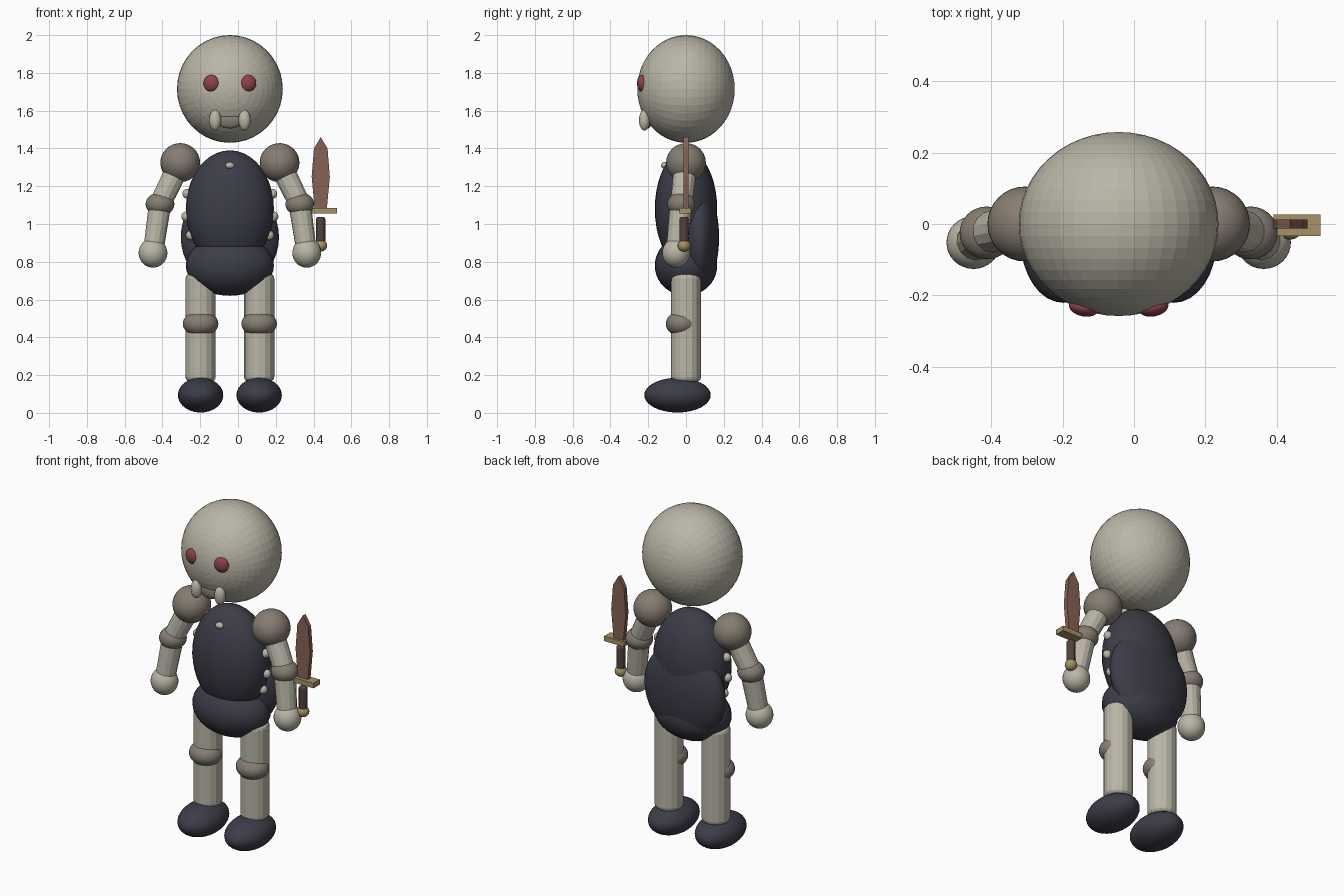
import bpy, bmesh
from math import pi, sqrt
from mathutils import Vector

if "Cube" in bpy.data.objects:
    bpy.data.objects.remove(bpy.data.objects["Cube"])

CX = -0.043  # body axis; the blade on one side shifts the overall centre


def material(name, rgb):
    m = bpy.data.materials.new(name)
    m.diffuse_color = (*rgb, 1)
    m.use_nodes = True
    m.node_tree.nodes["Principled BSDF"].inputs["Base Color"].default_value = m.diffuse_color
    return m


BONE = material("bone", (0.49, 0.465, 0.385))
JOINT = material("joint", (0.24, 0.205, 0.17))
CLOTH = material("cloth", (0.045, 0.046, 0.065))
RED = material("red", (0.27, 0.055, 0.07))
RUST = material("rust", (0.24, 0.125, 0.09))
GRIP = material("grip_brown", (0.09, 0.055, 0.05))
BRASS = material("brass", (0.38, 0.29, 0.13))


def finish(obj, name, mat, smooth=True):
    obj.name = name
    obj.data.materials.append(mat)
    if smooth:
        bpy.ops.object.shade_smooth_by_angle()
    return obj


def ball(name, loc, size, mat, rot=(0, 0, 0), smooth=True, seg=32, rings=20):
    """Ellipsoid; size is its radii in local axes."""
    bpy.ops.mesh.primitive_uv_sphere_add(segments=seg, ring_count=rings, location=loc, rotation=rot)
    obj = bpy.context.object
    obj.scale = size
    return finish(obj, name, mat, smooth)


def tube(name, a, b, r1, r2, mat, sides=14, bevel=0.0):
    """Tapered cylinder running from a to b."""
    a, b = Vector(a), Vector(b)
    d = b - a
    bpy.ops.mesh.primitive_cone_add(vertices=sides, radius1=r1, radius2=r2, depth=d.length,
                                    location=(a + b) / 2,
                                    rotation=d.to_track_quat('Z', 'Y').to_euler())
    obj = finish(bpy.context.object, name, mat, False)
    if bevel:
        mod = obj.modifiers.new("soft_ends", 'BEVEL')
        mod.width, mod.segments, mod.limit_method = bevel, 3, 'ANGLE'
        mod.angle_limit = pi / 3
    return obj


# Head, its poles pointing front and back
ball("head", (CX, 0, 1.715), (0.28, 0.285, 0.258), BONE, rot=(pi / 2, 0, 0), smooth=False, seg=40, rings=24)
ball("mouth", (CX, -0.203, 1.548), (0.068, 0.022, 0.042), JOINT)

# Trunk
TORSO_R, TORSO_Z = (0.233, 0.165, 0.31), 1.08
ball("torso", (CX, 0, TORSO_Z), TORSO_R, CLOTH)
ball("pelvis", (CX, 0, 0.78), (0.233, 0.165, 0.16), CLOTH)
ball("back_drape", (CX, 0.07, 0.93), (0.26, 0.105, 0.275), CLOTH)
ball("chest_stud", (CX, -0.112, 1.31), (0.024, 0.02, 0.018), BONE)

for s, side in ((-1, "right"), (1, "left")):
    def p(dx, y, z):
        return (CX + s * dx, y, z)

    # Face
    ball(side + "_eye", p(0.098, -0.234, 1.745), (0.042, 0.025, 0.044), RED, rot=(0, 0, s * 0.2))
    ball(side + "_fang", p(0.078, -0.22, 1.55), (0.032, 0.029, 0.055), BONE)

    # Rib studs following the torso side
    for z in (1.29, 1.16, 1.04, 0.94):
        dx = TORSO_R[0] * sqrt(1 - ((z - TORSO_Z) / TORSO_R[2]) ** 2)
        ball(side + "_rib_stud", p(dx, 0, z), (0.026, 0.024, 0.026), BONE, seg=16, rings=10)

    # Arm
    shoulder, elbow, hand = p(0.263, 0.0, 1.325), p(0.37, -0.025, 1.105), p(0.407, -0.052, 0.847)
    ball(side + "_shoulder", shoulder, (0.105, 0.105, 0.103), JOINT)
    tube(side + "_upper_arm", shoulder, elbow, 0.062, 0.058, BONE)
    ball(side + "_elbow", elbow, (0.076, 0.074, 0.062), JOINT)
    tube(side + "_forearm", elbow, hand, 0.06, 0.054, BONE)
    ball(side + "_hand", hand, (0.076, 0.074, 0.078), BONE)

    # Leg
    tube(side + "_leg", p(0.155, 0, 0.165), p(0.155, 0, 0.737), 0.08, 0.08, BONE, 16, 0.025)
    ball(side + "_knee", p(0.155, -0.022, 0.472), (0.094, 0.085, 0.068), JOINT)
    ball(side + "_foot", p(0.155, -0.045, 0.094), (0.12, 0.176, 0.092), CLOTH)

# Short blade held beside the left hand
BX = 0.438
half = [(0.032, 1.075), (0.048, 1.25), (0.036, 1.4)]
outline = [(BX + w, z) for w, z in half] + [(BX, 1.46)] + [(BX - w, z) for w, z in reversed(half)]
bm = bmesh.new()
face = bm.faces.new([bm.verts.new((x, -0.013, z)) for x, z in outline])
new = bmesh.ops.extrude_face_region(bm, geom=[face])["geom"]
bmesh.ops.translate(bm, vec=(0, 0.026, 0), verts=[v for v in new if isinstance(v, bmesh.types.BMVert)])
bmesh.ops.recalc_face_normals(bm, faces=bm.faces)
mesh = bpy.data.meshes.new("blade")
bm.to_mesh(mesh)
bm.free()
blade = bpy.data.objects.new("blade", mesh)
bpy.context.collection.objects.link(blade)
finish(blade, "blade", RUST, False)

# Guard, grip and pommel
bpy.ops.mesh.primitive_cube_add(size=1, location=(0.457, -0.004, 1.07))
bpy.context.object.scale = (0.132, 0.06, 0.03)
finish(bpy.context.object, "guard", BRASS, False)
tube("grip", (BX, -0.01, 0.885), (BX, -0.01, 1.037), 0.024, 0.024, GRIP, 12, 0.01)
ball("pommel", (BX, -0.01, 0.886), (0.034, 0.034, 0.032), BRASS, seg=16, rings=12)
